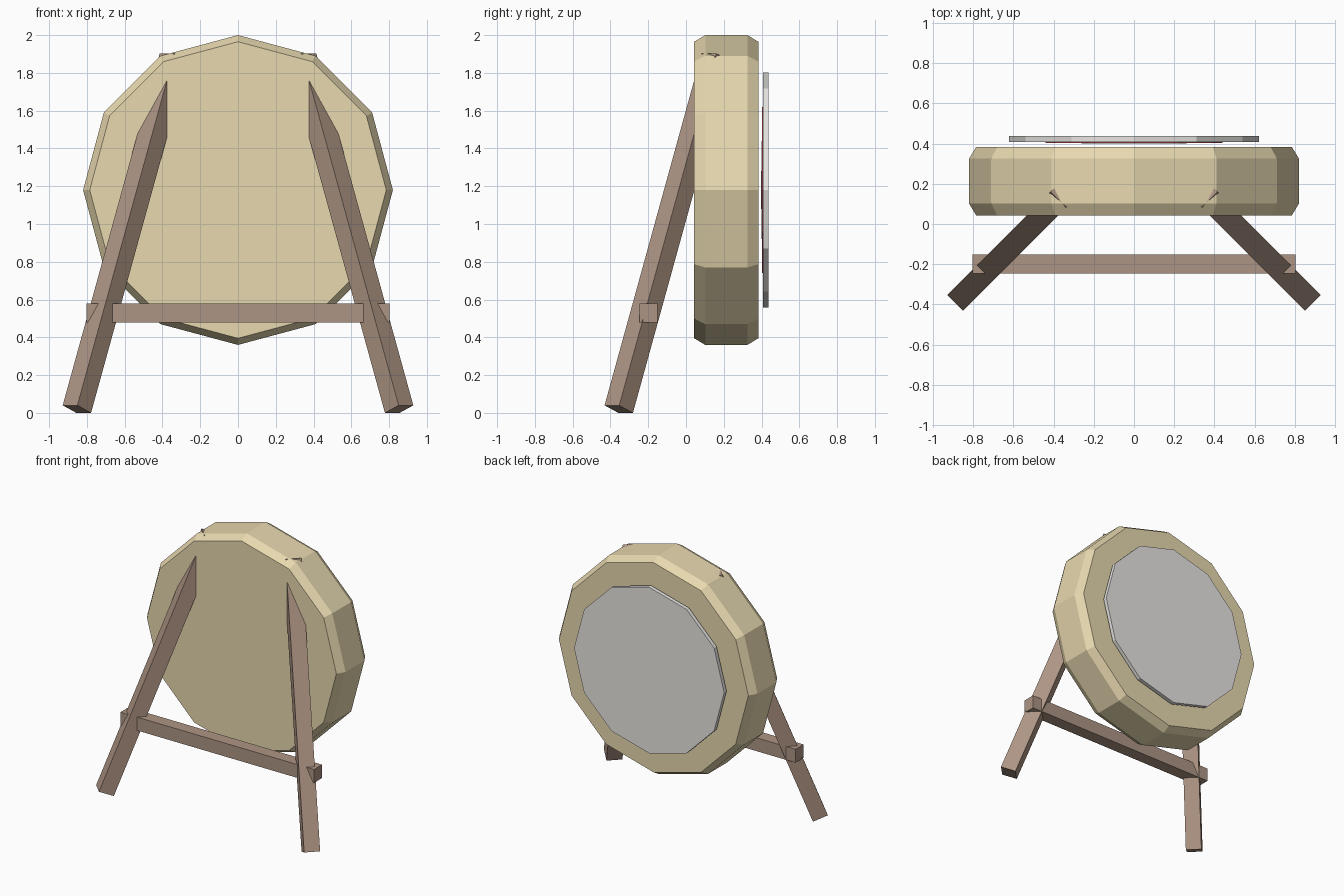
import bpy, bmesh, math
from mathutils import Matrix, Vector

if "Cube" in bpy.data.objects:
    bpy.data.objects.remove(bpy.data.objects["Cube"])


def material(name, rgb):
    m = bpy.data.materials.new(name)
    m.diffuse_color = (*rgb, 1)
    m.use_nodes = True
    m.node_tree.nodes["Principled BSDF"].inputs["Base Color"].default_value = m.diffuse_color
    return m


def finish(name, bm, mat=None):
    bmesh.ops.recalc_face_normals(bm, faces=bm.faces)
    me = bpy.data.meshes.new(name)
    bm.to_mesh(me)
    bm.free()
    ob = bpy.data.objects.new(name, me)
    bpy.context.collection.objects.link(ob)
    if mat:
        me.materials.append(mat)
    return ob


def drum(name, profile, mat=None, sides=12, cz=1.18):
    """Capped solid around the y axis from (radius, y) rings."""
    bm = bmesh.new()
    rings = []
    for r, y in profile:
        rings.append([bm.verts.new((r * math.cos(2 * math.pi * i / sides), y,
                                    cz + r * math.sin(2 * math.pi * i / sides)))
                      for i in range(sides)])
    for a, b in zip(rings, rings[1:]):
        for i in range(sides):
            j = (i + 1) % sides
            bm.faces.new((a[i], a[j], b[j], b[i]))
    bm.faces.new(rings[0])
    bm.faces.new(rings[-1])
    return finish(name, bm, mat)


def beam(name, size, matrix, mat):
    bm = bmesh.new()
    bmesh.ops.create_cube(bm, size=1, matrix=matrix @ Matrix.Diagonal((*size, 1)))
    return finish(name, bm, mat)


straw = material("straw", (0.80, 0.69, 0.43))
wood = material("wood", (0.42, 0.30, 0.23))
red = material("red", (0.55, 0.08, 0.07))
white = material("white", (0.80, 0.79, 0.76))

# Straw boss with chamfered rims
drum("straw_boss", [(0.785, 0.043), (0.82, 0.102), (0.82, 0.325), (0.785, 0.383)], straw)

# Target face and its thin scoring rings
drum("target_face", [(0.622, 0.408), (0.622, 0.437)], white)
drum("outer_ring", [(0.44, 0.403), (0.44, 0.407)], red)
drum("middle_ring", [(0.26, 0.400), (0.26, 0.402)], white)
drum("bullseye", [(0.10, 0.397), (0.10, 0.399)], red)

# Splayed legs leaning in towards the boss
tilt, length = math.radians(21.3), 2.0
for side, label in ((-1, "left"), (1, "right")):
    lean = Vector((-side, 1, 0)).normalized()
    axis = lean * math.sin(tilt) + Vector((0, 0, math.cos(tilt)))
    across = Vector((0, 0, 1)).cross(lean)
    rot = Matrix((across, axis.cross(across), axis)).transposed().to_4x4()
    centre = Vector((side * 0.853, -0.356, 0.02)) + axis * length / 2
    beam(label + "_leg", (0.11, 0.11, length), Matrix.Translation(centre) @ rot, wood)

# Crossbar
beam("crossbar", (1.605, 0.095, 0.10), Matrix.Translation((0, -0.198, 0.528)), wood)
